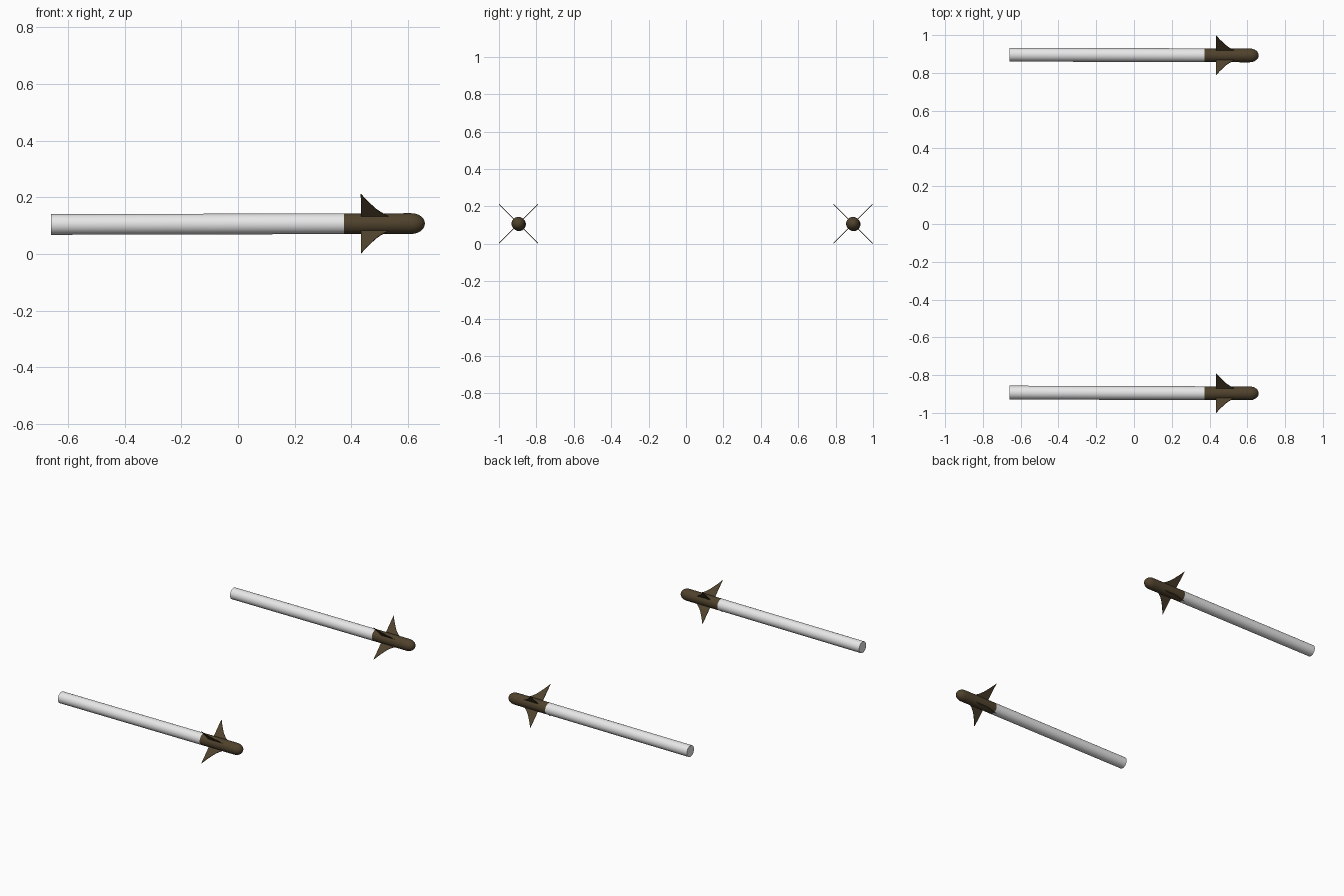
import bpy, bmesh, math
from mathutils import Matrix, Vector

if "Cube" in bpy.data.objects:
    bpy.data.objects.remove(bpy.data.objects["Cube"])

R = 0.0365          # tube radius
SEG = 32


def material(name, rgb):
    m = bpy.data.materials.new(name)
    m.diffuse_color = (*rgb, 1)
    m.use_nodes = True
    m.node_tree.nodes["Principled BSDF"].inputs["Base Color"].default_value = m.diffuse_color
    return m


WHITE = material("white paint", (0.80, 0.80, 0.80))
BROWN = material("dark olive brown", (0.080, 0.055, 0.026))


def finish(bm, name, mat, matrix, smooth):
    bmesh.ops.recalc_face_normals(bm, faces=bm.faces)
    me = bpy.data.meshes.new(name)
    bm.to_mesh(me)
    bm.free()
    me.transform(matrix)
    me.materials.append(mat)
    ob = bpy.data.objects.new(name, me)
    bpy.context.collection.objects.link(ob)
    if smooth:
        bpy.ops.object.select_all(action='DESELECT')
        ob.select_set(True)
        bpy.context.view_layer.objects.active = ob
        bpy.ops.object.shade_smooth_by_angle(angle=math.radians(40))
    return ob


def lathe(name, profile, mat, matrix):
    """Spin (x, radius) points about the x axis."""
    bm = bmesh.new()
    vs = [bm.verts.new((x, 0, r)) for x, r in profile]
    es = [bm.edges.new(p) for p in zip(vs, vs[1:])]
    bmesh.ops.spin(bm, geom=vs + es, cent=(0, 0, 0), axis=(1, 0, 0),
                   angle=math.tau, steps=SEG, use_merge=True)
    bmesh.ops.remove_doubles(bm, verts=bm.verts, dist=1e-5)
    return finish(bm, name, mat, matrix, True)


def fin(name, roll, mat, matrix):
    """Thin swept fin: straight trailing edge, concave leading edge."""
    outline = [(0.434, 0.03), (0.434, 0.148), (0.453, 0.119), (0.473, 0.092),
               (0.487, 0.074), (0.503, 0.058), (0.518, 0.046), (0.535, 0.036),
               (0.535, 0.03)]
    t = 0.0015
    bm = bmesh.new()
    f = bm.faces.new([bm.verts.new((x, -t, r)) for x, r in outline])
    ext = bmesh.ops.extrude_face_region(bm, geom=[f])
    bmesh.ops.translate(bm, vec=(0, 2 * t, 0),
                        verts=[v for v in ext['geom'] if isinstance(v, bmesh.types.BMVert)])
    return finish(bm, name, mat, matrix @ Matrix.Rotation(roll, 4, 'X'), False)


# rounded nose: quarter ellipse from the tube to the tip
nose = [(0.612 + 0.048 * math.sin(a), R * math.cos(a))
        for a in (i * math.pi / 16 for i in range(8))] + [(0.66, 0)]

for side, y in (("left", -0.8945), ("right", 0.8945)):
    # the missiles are pitched and yawed by a hair
    place = (Matrix.Translation(Vector((0, y, 0.106)))
             @ Matrix.Rotation(-0.003, 4, 'Z') @ Matrix.Rotation(-0.0025, 4, 'Y'))
    # white motor tube with flat tail
    lathe(f"{side}_body_tube", [(-0.66, 0), (-0.66, R), (0.374, R)], WHITE, place)
    # brown guidance section with rounded nose
    lathe(f"{side}_nose_section", [(0.374, 0), (0.374, R)] + nose, BROWN, place)
    # four fins in an X
    for i in range(4):
        fin(f"{side}_fin_{i + 1}", math.radians(45 + 90 * i), BROWN, place)
